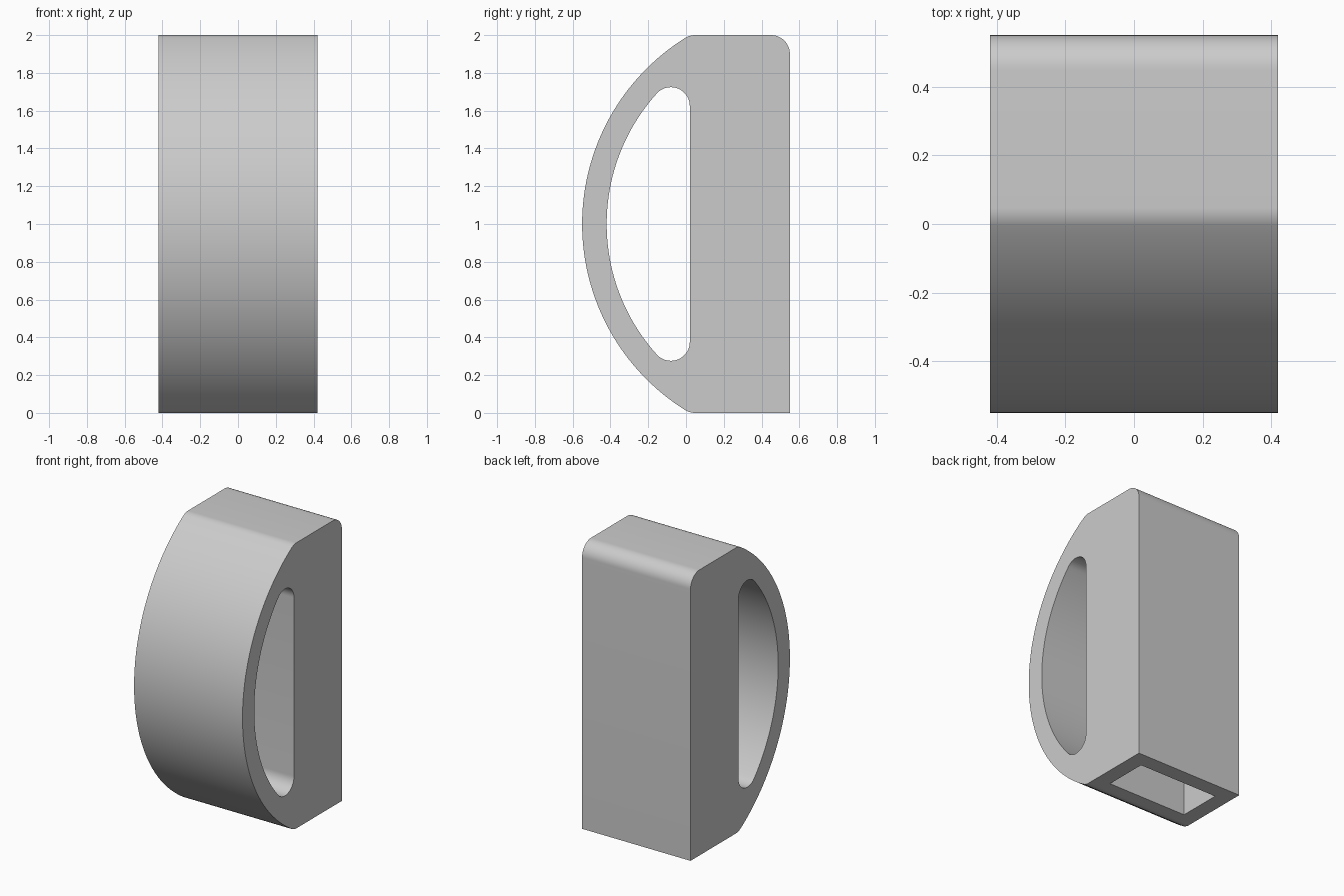
import bpy
import bmesh
from math import sqrt, atan2, pi, cos, sin

if "Cube" in bpy.data.objects:
    bpy.data.objects.remove(bpy.data.objects["Cube"])

# Main dimensions
HALF_WIDTH = 0.42
BACK = 0.55
ARC_Y, ARC_Z = 0.612, 1.0      # centre of the bowed front
R_OUT, R_IN = 1.162, 1.032     # outer and inner radius of the grip
FILLET = 0.1
GRIP_WALL = 0.02               # flat face behind the grip opening
SHELL = 0.11                   # wall thickness around the pocket

# Material
grey = bpy.data.materials.new("light grey")
grey.use_nodes = True
colour = (0.6, 0.6, 0.6, 1)
grey.diffuse_color = colour
grey.node_tree.nodes["Principled BSDF"].inputs["Base Color"].default_value = colour


def arc(cy, cz, r, start, end, steps):
    """Points along an arc in the side plane."""
    angles = [start + (end - start) * i / steps for i in range(steps + 1)]
    return [(cy + r * cos(a), cz + r * sin(a)) for a in angles]


def prism(name, outline, half_width):
    """Extrude a side outline along x."""
    bm = bmesh.new()
    face = bm.faces.new([bm.verts.new((-half_width, y, z)) for y, z in outline])
    new = bmesh.ops.extrude_face_region(bm, geom=[face])["geom"]
    verts = [g for g in new if isinstance(g, bmesh.types.BMVert)]
    bmesh.ops.translate(bm, verts=verts, vec=(2 * half_width, 0, 0))
    bmesh.ops.recalc_face_normals(bm, faces=bm.faces)
    mesh = bpy.data.meshes.new(name)
    bm.to_mesh(mesh)
    bm.free()
    mesh.materials.append(grey)
    obj = bpy.data.objects.new(name, mesh)
    bpy.context.collection.objects.link(obj)
    return obj


def bowed_front(radius, fillet_y, fillet_z, first, steps):
    """Fillet, bow and mirrored fillet, running from top to bottom."""
    tangent = atan2(fillet_z - ARC_Z, fillet_y - ARC_Y)
    top = arc(fillet_y, fillet_z, FILLET, first, tangent, steps)
    bow = arc(ARC_Y, ARC_Z, radius, tangent, 2 * pi - tangent, 64)
    bottom = [(y, 2 * ARC_Z - z) for y, z in reversed(top)]
    return top + bow[1:-1] + bottom


# Solid body: bowed front, rounded upper back edge, square lower back edge
top_z = 2 - FILLET
top_y = ARC_Y - sqrt((R_OUT - FILLET) ** 2 - (top_z - ARC_Z) ** 2)
outline = bowed_front(R_OUT, top_y, top_z, pi / 2, 8)
outline += [(BACK, 0)] + arc(BACK - FILLET, top_z, FILLET, 0, pi / 2, 12)
body = prism("holder_body", outline, HALF_WIDTH)

# Grip opening through the sides
hole_y = GRIP_WALL - FILLET
hole_z = ARC_Z + sqrt((R_IN - FILLET) ** 2 - (ARC_Y - hole_y) ** 2)
grip = prism("grip_cutter", bowed_front(R_IN, hole_y, hole_z, 0, 20), 1)

# Pocket open at the base
near, far, roof = GRIP_WALL + SHELL, BACK - SHELL, 2 - SHELL
pocket = prism("pocket_cutter",
               [(near, -0.2), (far, -0.2), (far, roof), (near, roof)],
               HALF_WIDTH - SHELL)

# Cut both openings
bpy.context.view_layer.objects.active = body
for cutter in (grip, pocket):
    mod = body.modifiers.new(cutter.name, "BOOLEAN")
    mod.operation = "DIFFERENCE"
    mod.solver = "EXACT"
    mod.object = cutter
    bpy.ops.object.modifier_apply(modifier=mod.name)
    bpy.data.objects.remove(cutter)

# Smooth the curved walls, keep the rims sharp
bpy.ops.object.select_all(action="DESELECT")
body.select_set(True)
bpy.ops.object.shade_smooth_by_angle(angle=pi / 6)
